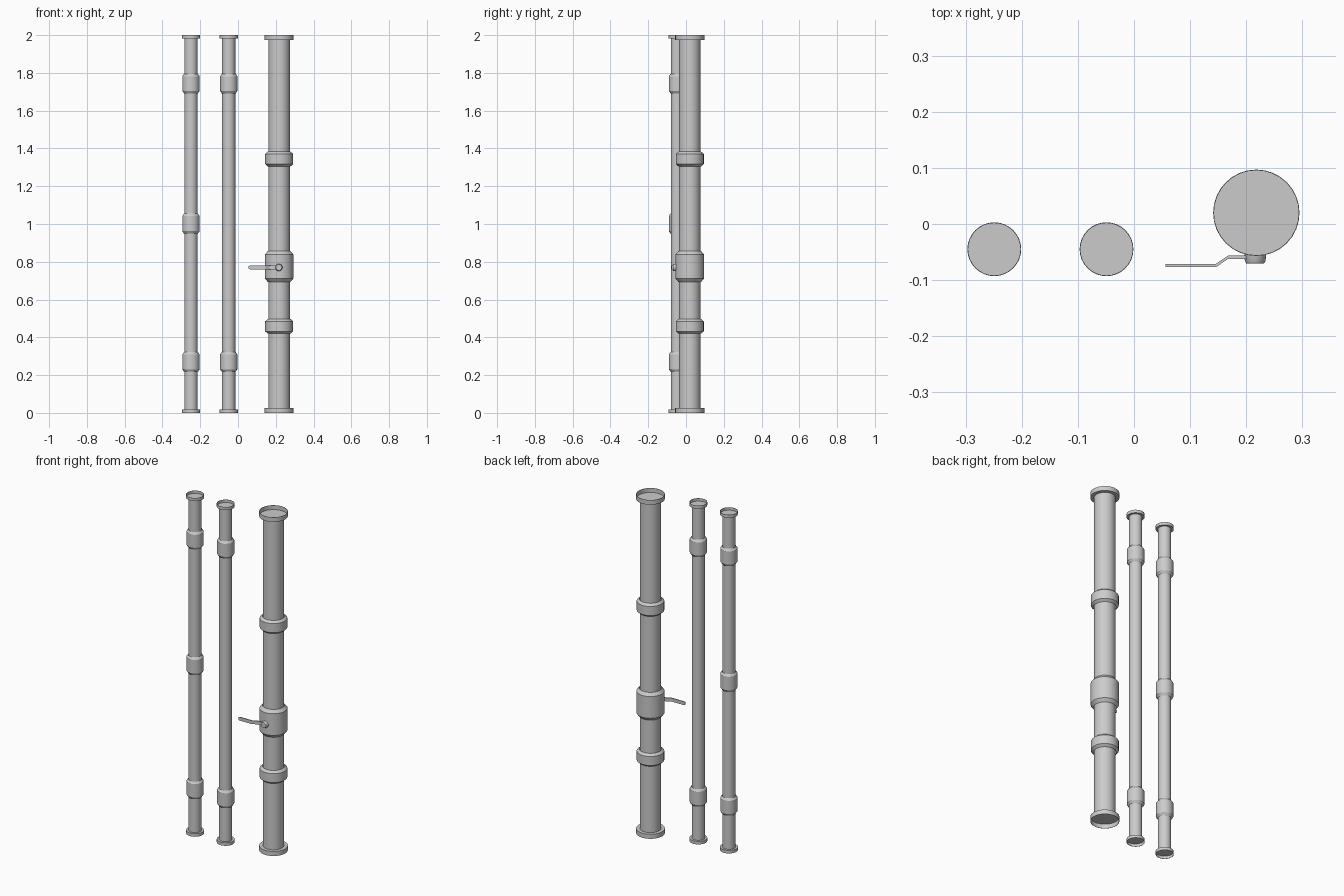
import bpy, bmesh, math
from mathutils import Vector, Matrix

if "Cube" in bpy.data.objects:
    bpy.data.objects.remove(bpy.data.objects["Cube"])

SEG = 32


def finish(name, bm, angle=30):
    bmesh.ops.recalc_face_normals(bm, faces=bm.faces)
    me = bpy.data.meshes.new(name)
    bm.to_mesh(me)
    bm.free()
    ob = bpy.data.objects.new(name, me)
    bpy.context.collection.objects.link(ob)
    bpy.ops.object.select_all(action='DESELECT')
    ob.select_set(True)
    bpy.context.view_layer.objects.active = ob
    bpy.ops.object.shade_smooth_by_angle(angle=math.radians(angle))
    return ob


def lathe(name, profile, x, y, z=0, tilt=None):
    """Spin an (r, z) profile around a vertical axis, then place it."""
    bm = bmesh.new()
    vs = [bm.verts.new((r, 0, h)) for r, h in profile]
    es = [bm.edges.new(p) for p in zip(vs, vs[1:])]
    bmesh.ops.spin(bm, geom=vs + es, axis=(0, 0, 1), cent=(0, 0, 0),
                   angle=2 * math.pi, steps=SEG, use_duplicate=False)
    bmesh.ops.remove_doubles(bm, verts=bm.verts, dist=1e-5)
    if tilt:
        bmesh.ops.transform(bm, matrix=tilt, verts=bm.verts)
    bmesh.ops.translate(bm, vec=(x, y, z), verts=bm.verts)
    return finish(name, bm)


def pipe(name, x, y, r, flange_r, flange_h):
    """Pipe with a shallow open cup flange at both ends."""
    t = 0.0015
    low = [(0, flange_h - t), (flange_r - t, flange_h - t), (flange_r - t, 0),
           (flange_r, 0), (flange_r, flange_h), (r, flange_h)]
    high = [(a, 2 - h) for a, h in reversed(low)]
    lathe(name, low + high, x, y)


def coupling(name, x, y, r_in, r_out, z0, z1, bevel):
    """Sleeve with chamfered ends."""
    lathe(name, [(r_in, z0), (r_out, z0 + bevel), (r_out, z1 - bevel), (r_in, z1)], x, y)


# Two thin pipes with their sleeves
sleeves = [(0.218, 0.322), (1.692, 1.795)]
for side, x, extra in (("left", -0.249, [(0.949, 1.055)]), ("middle", -0.049, [])):
    pipe(side + "_pipe", x, -0.045, 0.035, 0.048, 0.018)
    for i, (z0, z1) in enumerate(sleeves + extra):
        coupling(f"{side}_sleeve_{i + 1}", x, -0.045, 0.037, 0.046, z0, z1, 0.013)

# Thick pipe with two sleeves and the valve body
X, Y = 0.218, 0.02
pipe("thick_pipe", X, Y, 0.057, 0.077, 0.027)
for i, (z0, z1) in enumerate([(0.42, 0.497), (1.305, 1.383)]):
    coupling(f"thick_sleeve_{i + 1}", X, Y, 0.06, 0.074, z0, z1, 0.012)
coupling("valve_body", X, Y, 0.06, 0.075, 0.693, 0.857, 0.018)

# Valve stem, pointing to the front
lathe("valve_stem", [(0.02, 0), (0.0185, 0.018), (0.016, 0.022), (0, 0.022)], 0.216, -0.048, 0.77,
      Matrix.Rotation(math.pi / 2, 4, 'X'))

# Cranked flat lever: ribbon path in plan, thickened, with a rounded tip
path = [(0.215, -0.059), (0.168, -0.059), (0.146, -0.074), (0.064, -0.074), (0.056, -0.074)]
half = [0.01, 0.01, 0.01, 0.01, 0.006]
bm = bmesh.new()
rings = []
for (x, y), h in zip(path, half):
    t = 0.003
    rings.append([bm.verts.new((x, y + dy, 0.77 + dz))
                  for dy, dz in ((-t, -h), (t, -h), (t, h), (-t, h))])
for a, b in zip(rings, rings[1:]):
    for i in range(4):
        j = (i + 1) % 4
        bm.faces.new((a[i], a[j], b[j], b[i]))
bm.faces.new(rings[0])
bm.faces.new(rings[-1])
finish("valve_lever", bm, 20)
